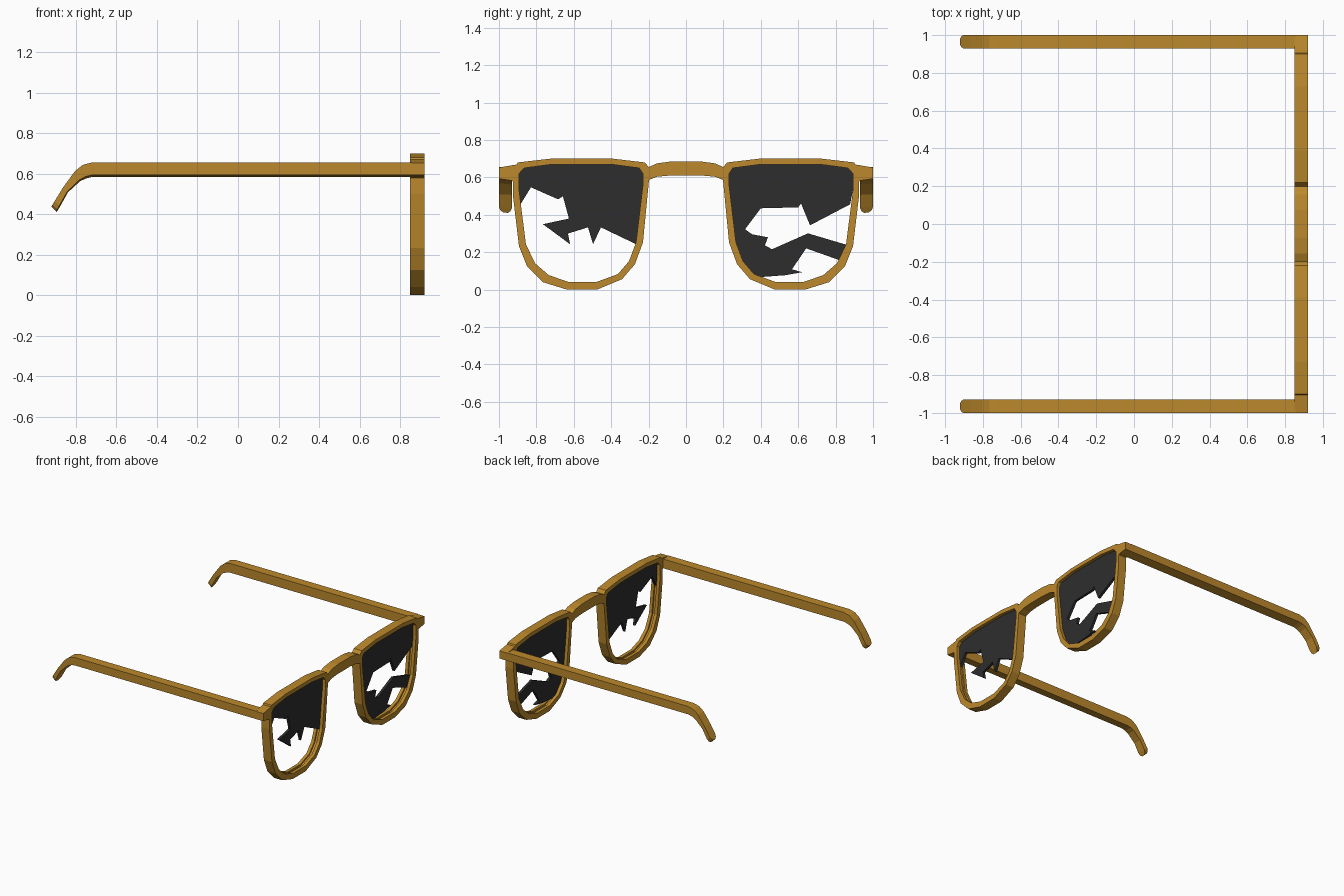
import bpy, bmesh

if "Cube" in bpy.data.objects:
    bpy.data.objects.remove(bpy.data.objects["Cube"])


def material(name, color):
    m = bpy.data.materials.new(name)
    m.diffuse_color = color
    m.use_nodes = True
    m.node_tree.nodes["Principled BSDF"].inputs["Base Color"].default_value = m.diffuse_color
    return m


GOLD = material("amber_plastic", (0.5, 0.25, 0.025, 1))
DARK = material("dark_glass", (0.027, 0.027, 0.027, 1))


def finish(bm, name, mat):
    bmesh.ops.recalc_face_normals(bm, faces=bm.faces)
    mesh = bpy.data.meshes.new(name)
    bm.to_mesh(mesh)
    bm.free()
    mesh.materials.append(mat)
    obj = bpy.data.objects.new(name, mesh)
    bpy.context.collection.objects.link(obj)
    return obj


def prism(name, pts, x0, x1, mat):
    """Extrude a (y, z) outline along x."""
    bm = bmesh.new()
    face = bm.faces.new([bm.verts.new((x0, y, z)) for y, z in pts])
    new = bmesh.ops.extrude_face_region(bm, geom=[face])["geom"]
    verts = [v for v in new if isinstance(v, bmesh.types.BMVert)]
    bmesh.ops.translate(bm, verts=verts, vec=(x1 - x0, 0, 0))
    bmesh.ops.triangulate(bm, faces=[f for f in bm.faces if len(f.verts) > 4])
    return finish(bm, name, mat)


def loft(name, rings, mat, closed=False):
    """Skin a row of equal rings; cap the ends unless closed."""
    bm = bmesh.new()
    rows = [[bm.verts.new(p) for p in r] for r in rings]
    n = len(rows[0])
    for i in range(len(rows) if closed else len(rows) - 1):
        a, b = rows[i], rows[(i + 1) % len(rows)]
        for j in range(n):
            k = (j + 1) % n
            bm.faces.new((a[j], a[k], b[k], b[j]))
    if not closed:
        bm.faces.new(rows[0])
        bm.faces.new(rows[-1])
    return finish(bm, name, mat)


X0, X1 = 0.85, 0.92          # rim depth
L0, L1 = 0.875, 0.895        # lens depth

# Rim outlines for one eye, as (distance from centre, height)
outer = [(.727, .70), (.39, .70), (.22, .68), (.195, .65), (.198, .584), (.23, .253),
         (.273, .136), (.342, .056), (.476, 0), (.636, 0), (.765, .04), (.85, .125),
         (.893, .232), (.925, .50), (.925, .62), (.9, .68)]
inner = [(.717, .67), (.40, .67), (.25, .65), (.23, .62), (.23, .563), (.267, .253),
         (.305, .152), (.364, .083), (.476, .042), (.63, .042), (.733, .077), (.807, .141),
         (.856, .243), (.893, .536), (.893, .62), (.866, .65)]
# Rim section: 0 is the outer edge, 1 the inner edge, with a groove for the glass
section = [(0, X0), (0, X1), (1, X1), (1, L1), (.7, L1), (.7, L0), (1, L0), (1, X0)]

# Temple arm stations along its length: (top x, top z, bottom x, bottom z, edge inset)
stations = [(.86, .655, .86, .583, 0), (-.72, .655, -.72, .583, 0),
            (-.766, .643, -.75, .576, 0), (-.805, .612, -.78, .562, 0),
            (-.865, .53, -.84, .507, 0), (-.905, .464, -.878, .438, 0),
            (-.916, .446, -.889, .42, .008), (-.921, .436, -.895, .41, .022)]

for s, side in ((1, "left"), (-1, "right")):
    rings = []
    for (oy, oz), (iy, iz) in zip(outer, inner):
        rings.append([(x, s * (oy + (iy - oy) * t), oz + (iz - oz) * t) for t, x in section])
    loft(f"{side}_rim", rings, GOLD, closed=True)

    # Corner block joining rim and arm
    block = [(1, .653), (.93, .665), (.895, .67), (.91, .56), (.93, .583), (1, .593)]
    prism(f"{side}_hinge_block", [(s * y, z) for y, z in block], X0, X1, GOLD)

    # Arm with a slightly slanted underside
    rings = []
    for tx, tz, bx, bz, e in stations:
        yi, yo = s * (.93 + e), s * (1 - e)
        ox, oz = bx + (tx - bx) * .14, bz + (tz - bz) * .14
        rings.append([(tx, yi, tz), (tx, yo, tz), (ox, yo, oz), (bx, yi, bz)])
    loft(f"{side}_arm", rings, GOLD)

# Arched nose bridge
top = [(.20, .655), (.155, .675), (.075, .686)]
low = [(.205, .584), (.155, .604), (.075, .611)]
prism("nose_bridge", top + [(-y, z) for y, z in reversed(top)]
      + [(-y, z) for y, z in low] + list(reversed(low)), X0, X1, GOLD)

# Broken lens on the +y side: inner rim edge closed by a jagged crack
crack = [(.877, .456), (.663, .344), (.615, .461), (.60, .44), (.40, .435), (.316, .323),
         (.353, .296), (.438, .28), (.422, .237), (.46, .216), (.652, .301), (.858, .24),
         (.822, .157), (.642, .221), (.567, .109), (.62, .093), (.53, .077), (.406, .068)]
prism("left_broken_lens", crack + inner[7:3:-1] + inner[3::-1] + inner[:12:-1],
      L0, L1, DARK)

# Broken lens on the -y side
crack = [(.267, .243), (.455, .333), (.497, .243), (.524, .333), (.631, .30), (.62, .243),
         (.765, .35), (.626, .38), (.658, .499), (.684, .483), (.829, .547), (.885, .456)]
prism("right_broken_lens", [(-y, z) for y, z in crack + inner[13:] + inner[:5]],
      L0, L1, DARK)
